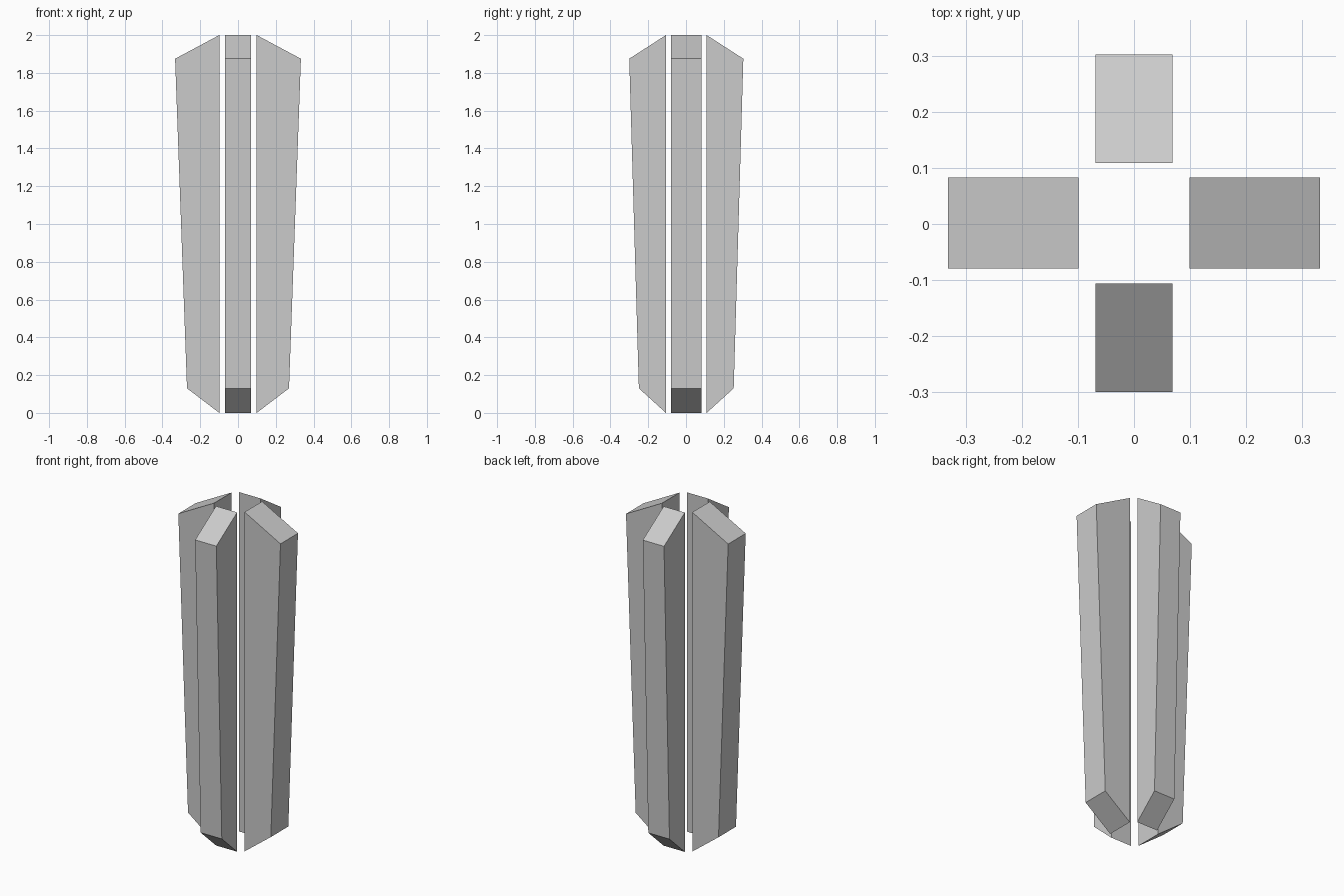
import bpy, bmesh
from mathutils import Matrix
from math import radians

if "Cube" in bpy.data.objects:
    bpy.data.objects.remove(bpy.data.objects["Cube"])


def make_fin(name, inner, low, high, half_width, angle, offset):
    """Extrude a side profile (radius, z) into a fin and turn it around z."""
    profile = [(inner, 0.0), (low, 0.13), (high, 1.875), (inner, 2.0)]
    bm = bmesh.new()
    face = bm.faces.new([bm.verts.new((r, -half_width, z)) for r, z in profile])
    ext = bmesh.ops.extrude_face_region(bm, geom=[face])
    verts = [v for v in ext["geom"] if isinstance(v, bmesh.types.BMVert)]
    bmesh.ops.translate(bm, verts=verts, vec=(0, 2 * half_width, 0))
    bmesh.ops.recalc_face_normals(bm, faces=bm.faces)
    bm.transform(Matrix.Translation((0, offset, 0)) @ Matrix.Rotation(radians(angle), 4, 'Z'))
    mesh = bpy.data.meshes.new(name)
    bm.to_mesh(mesh)
    bm.free()
    bpy.context.collection.objects.link(bpy.data.objects.new(name, mesh))


# Wide side fins
for name, angle in (("right_fin", 0), ("left_fin", 180)):
    make_fin(name, 0.099, 0.27, 0.333, 0.0815, angle, 0.0015)

# Narrower front and back fins
for name, angle in (("back_fin", 90), ("front_fin", 270)):
    make_fin(name, 0.108, 0.251, 0.302, 0.069, angle, 0.0015)
